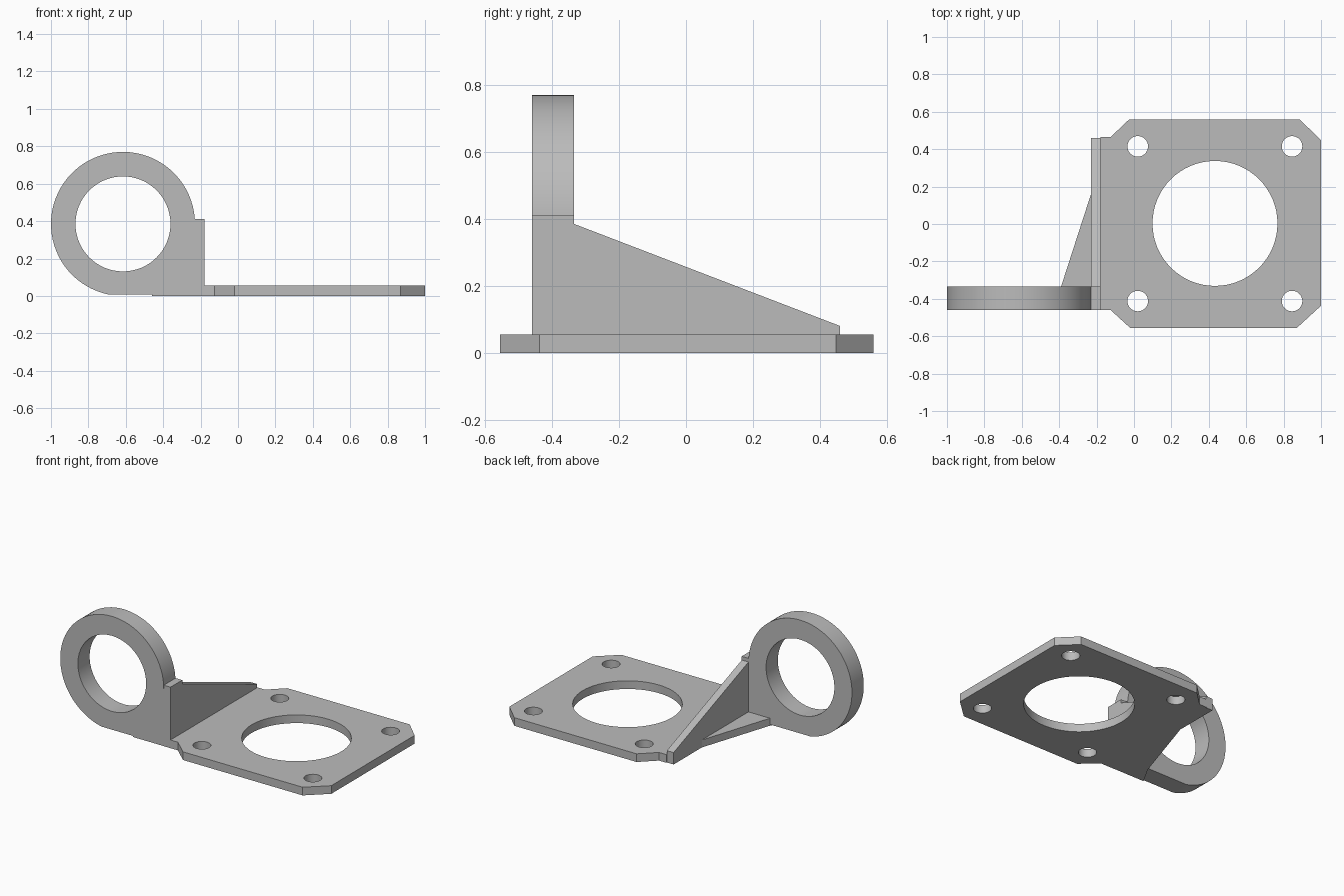
import bpy, bmesh
from math import sin, cos, radians, asin, pi

cube = bpy.data.objects.get("Cube")
if cube:
    bpy.data.objects.remove(cube, do_unlink=True)

GREY = (0.5, 0.5, 0.5, 1)
metal = bpy.data.materials.new("plain grey")
metal.use_nodes = True
metal.diffuse_color = GREY
metal.node_tree.nodes["Principled BSDF"].inputs["Base Color"].default_value = GREY


def arc(cx, cy, r, start=0.0, end=2 * pi, n=64, closed=True):
    steps = n if closed else n - 1
    return [(cx + r * cos(start + (end - start) * i / steps),
             cy + r * sin(start + (end - start) * i / steps)) for i in range(n)]


def slab(name, loops, low, high, axis):
    """Extrude a filled outline (first loop) with holes along one axis."""
    curve = bpy.data.curves.new(name + "_profile", "CURVE")
    curve.dimensions = "2D"
    curve.fill_mode = "BOTH"
    curve.extrude = (high - low) / 2
    for loop in loops:
        spline = curve.splines.new("POLY")
        spline.points.add(len(loop) - 1)
        for point, (u, v) in zip(spline.points, loop):
            point.co = (u, v, 0, 1)
        spline.use_cyclic_u = True
    helper = bpy.data.objects.new(name + "_profile", curve)
    bpy.context.collection.objects.link(helper)
    graph = bpy.context.evaluated_depsgraph_get()
    mesh = bpy.data.meshes.new_from_object(helper.evaluated_get(graph))
    bpy.data.objects.remove(helper, do_unlink=True)

    # Stand the slab up along its axis and weld the caps to the sides
    bm = bmesh.new()
    bm.from_mesh(mesh)
    for vert in bm.verts:
        u, v, w = vert.co
        w += (low + high) / 2
        vert.co = {"x": (w, u, v), "y": (u, w, v), "z": (u, v, w)}[axis]
    bmesh.ops.remove_doubles(bm, verts=bm.verts, dist=0.0002)
    bmesh.ops.recalc_face_normals(bm, faces=bm.faces)
    bm.to_mesh(mesh)
    bm.free()
    mesh.materials.clear()
    mesh.materials.append(metal)
    obj = bpy.data.objects.new(name, mesh)
    bpy.context.collection.objects.link(obj)
    bpy.ops.object.select_all(action="DESELECT")
    obj.select_set(True)
    bpy.context.view_layer.objects.active = obj
    bpy.ops.object.shade_smooth_by_angle(angle=radians(30))
    return obj


FRONT, RING_BACK, BACK = -0.46, -0.335, 0.46
WALL_OUT, WALL_IN = -0.23, -0.18

# Base plate with chamfered corners, large bore and four bolt holes
plate = [(WALL_IN, FRONT), (-0.125, FRONT), (-0.02, -0.556), (0.87, -0.556),
         (1, -0.437), (1, 0.448), (0.885, 0.56), (-0.025, 0.56),
         (-0.125, 0.465), (WALL_IN, 0.465)]
bolts = [arc(x, y, 0.055, n=32) for x in (0.02, 0.845) for y in (-0.412, 0.415)]
slab("base_plate", [plate, arc(0.433, 0.003, 0.334)] + bolts, 0, 0.055, "z")

# Upright wall that slopes down towards the back
wall = [(FRONT, 0), (BACK, 0), (BACK, 0.08), (RING_BACK, 0.385),
        (RING_BACK, 0.41), (FRONT, 0.41)]
slab("side_wall", [wall], WALL_OUT, WALL_IN, "x")

# Ring with its lower corner filled out to the wall
CX, CZ, R, FOOT = -0.615, 0.385, 0.385, 0.008
flat = pi + asin((CZ - FOOT) / R)
ring = [(WALL_OUT, FOOT)] + arc(CX, CZ, R, 0, flat, n=56, closed=False)
slab("ring_mount", [ring, arc(CX, CZ, 0.254)], FRONT, RING_BACK, "y")

# Flat triangular gusset under the ring, against the wall
gusset = [(WALL_OUT, FRONT + 0.001), (-0.46, FRONT + 0.001),
          (-0.39, RING_BACK), (WALL_OUT, 0.16)]
slab("floor_gusset", [gusset], 0, 0.05, "z")
